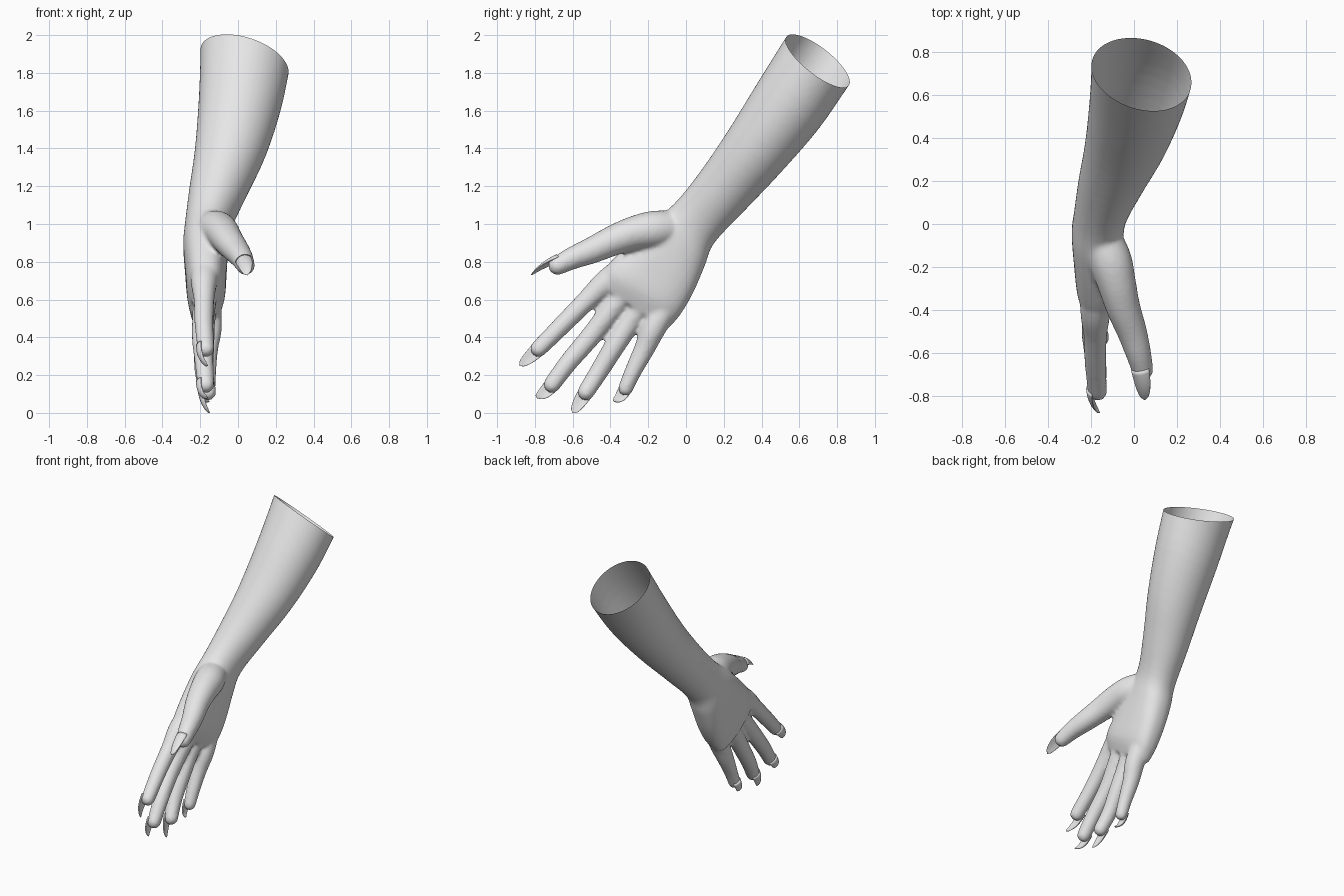
import bpy, bmesh, math
from mathutils import Vector

cube = bpy.data.objects.get("Cube")
if cube:
    bpy.data.objects.remove(cube, do_unlink=True)


def make_material(name, rgb):
    mat = bpy.data.materials.new(name)
    mat.use_nodes = True
    mat.diffuse_color = (*rgb, 1)
    mat.node_tree.nodes["Principled BSDF"].inputs["Base Color"].default_value = (*rgb, 1)
    return mat


grey = make_material("plain grey", (0.8, 0.8, 0.8))


def spline(keys, steps):
    """Catmull-Rom interpolation of rows of numbers."""
    out = []
    for i in range(len(keys) - 1):
        p0, p1 = keys[max(i - 1, 0)], keys[i]
        p2, p3 = keys[i + 1], keys[min(i + 2, len(keys) - 1)]
        for s in range(steps):
            t = s / steps
            out.append([0.5 * (2 * b + (c - a) * t + (2 * a - 5 * b + 4 * c - d) * t * t
                               + (3 * b - a - 3 * c + d) * t ** 3)
                        for a, b, c, d in zip(p0, p1, p2, p3)])
    out.append(list(keys[-1]))
    return out


def ring(centre, u, v, power=1.0, sides=28):
    """Closed superellipse around centre with half axes u and v."""
    def bend(a):
        return math.copysign(abs(a) ** power, a)
    angles = [2 * math.pi * i / sides for i in range(sides)]
    return [centre + u * bend(math.cos(a)) + v * bend(math.sin(a)) for a in angles]


def loft(bm, rings):
    """Closed solid through a list of rings."""
    rows = [[bm.verts.new(p) for p in r] for r in rings]
    n = len(rows[0])
    for a, b in zip(rows, rows[1:]):
        for i in range(n):
            bm.faces.new((a[i], a[(i + 1) % n], b[(i + 1) % n], b[i]))
    bm.faces.new(rows[0][::-1])
    bm.faces.new(rows[-1])


def add_object(name, bm):
    bmesh.ops.recalc_face_normals(bm, faces=bm.faces[:])
    mesh = bpy.data.meshes.new(name)
    bm.to_mesh(mesh)
    bm.free()
    mesh.materials.append(grey)
    mesh.shade_smooth()
    obj = bpy.data.objects.new(name, mesh)
    bpy.context.collection.objects.link(obj)
    return obj


# Forearm and palm sections: upper y, z, lower y, z, x min, x max, squareness
arm = [
    (0.63, 2.15, 0.96, 1.87, -0.20, 0.32, 1.0),
    (0.53, 1.99, 0.86, 1.73, -0.20, 0.28, 1.0),
    (0.38, 1.75, 0.70, 1.50, -0.21, 0.23, 1.0),
    (0.22, 1.49, 0.50, 1.27, -0.23, 0.15, 1.0),
    (0.07, 1.27, 0.31, 1.07, -0.26, 0.05, 1.0),
    (-0.06, 1.11, 0.15, 0.90, -0.28, -0.03, 0.95),
    (-0.19, 1.00, 0.10, 0.78, -0.29, -0.05, 0.85),
    (-0.34, 0.86, 0.04, 0.64, -0.28, -0.06, 0.75),
    (-0.43, 0.76, -0.03, 0.52, -0.27, -0.07, 0.75),
    (-0.45, 0.67, -0.10, 0.44, -0.25, -0.11, 0.75),
]

# Digits: path rows of x, y, z, radius; then claw tip and nail facing
digits = {
    "thumb": ([(-0.15, -0.06, 0.98, 0.09), (-0.11, -0.17, 0.97, 0.10),
               (-0.08, -0.28, 0.95, 0.09), (-0.05, -0.39, 0.91, 0.08),
               (-0.01, -0.50, 0.86, 0.07), (0.02, -0.60, 0.82, 0.06),
               (0.04, -0.68, 0.78, 0.05)], (0.05, -0.82, 0.73), (-0.3, -0.45, 0.85)),
    "index_finger": ([(-0.17, -0.30, 0.77, 0.08), (-0.18, -0.42, 0.69, 0.07),
                      (-0.18, -0.52, 0.60, 0.055), (-0.18, -0.65, 0.47, 0.05),
                      (-0.17, -0.78, 0.34, 0.045)], (-0.16, -0.88, 0.25), (-1, 0, 0)),
    "middle_finger": ([(-0.17, -0.28, 0.68, 0.07), (-0.18, -0.39, 0.55, 0.06),
                       (-0.19, -0.50, 0.41, 0.055), (-0.18, -0.62, 0.27, 0.05),
                       (-0.17, -0.71, 0.15, 0.045)], (-0.16, -0.79, 0.08), (-1, 0, 0)),
    "ring_finger": ([(-0.17, -0.20, 0.62, 0.07), (-0.18, -0.29, 0.49, 0.06),
                     (-0.18, -0.38, 0.35, 0.055), (-0.18, -0.46, 0.22, 0.05),
                     (-0.16, -0.53, 0.11, 0.045)], (-0.15, -0.60, 0.0), (-1, 0, 0)),
    "little_finger": ([(-0.16, -0.10, 0.58, 0.07), (-0.15, -0.17, 0.45, 0.065),
                       (-0.16, -0.22, 0.34, 0.055), (-0.16, -0.28, 0.22, 0.045),
                       (-0.16, -0.32, 0.13, 0.04)], (-0.15, -0.38, 0.06), (-1, 0, 0)),
}

# Forearm and palm solid
bm = bmesh.new()
rings = []
for y0, z0, y1, z1, x0, x1, power in spline(arm, 4):
    centre = Vector(((x0 + x1) / 2, (y0 + y1) / 2, (z0 + z1) / 2))
    rings.append(ring(centre, Vector(((x1 - x0) / 2, 0, 0)),
                      Vector((0, (y1 - y0) / 2, (z1 - z0) / 2)), power, 40))
loft(bm, rings)

# Digit solids with rounded tips
for path, tip, facing in digits.values():
    rows = spline(path, 4)
    pts = [Vector(r[:3]) for r in rows]
    rings = []
    for i, row in enumerate(rows):
        d = (pts[min(i + 1, len(pts) - 1)] - pts[max(i - 1, 0)]).normalized()
        u = d.cross(Vector((1, 0, 0))).normalized()
        rings.append(ring(pts[i], u * row[3], d.cross(u) * row[3]))
    loft(bm, rings)
    ball = bmesh.ops.create_uvsphere(bm, u_segments=20, v_segments=12, radius=rows[-1][3])
    bmesh.ops.translate(bm, verts=ball["verts"], vec=pts[-1])

# Fuse the solids into one soft skin
hand = add_object("hand_and_forearm", bm)
remesh = hand.modifiers.new("Fuse", "REMESH")
remesh.mode = "VOXEL"
remesh.voxel_size = 0.012
soften = hand.modifiers.new("Soften", "SMOOTH")
soften.factor = 0.5
soften.iterations = 6
bpy.context.view_layer.update()
fused = bpy.data.meshes.new_from_object(
    hand.evaluated_get(bpy.context.evaluated_depsgraph_get()))
hand.modifiers.clear()

# Slice the forearm open at the tilted top edge
bm = bmesh.new()
bm.from_mesh(fused)
bmesh.ops.bisect_plane(bm, geom=bm.verts[:] + bm.edges[:] + bm.faces[:],
                       plane_co=(0.04, 0.70, 1.86), plane_no=(0.3, 0.61, 0.79),
                       clear_outer=True)
bm.to_mesh(hand.data)
bm.free()
bpy.data.meshes.remove(fused)
hand.data.shade_smooth()

# Pointed curved nails
for name, (path, tip, facing) in digits.items():
    p, r = Vector(path[-1][:3]), path[-1][3]
    d = (p - Vector(path[-2][:3])).normalized()
    n = Vector(facing)
    n = (n - d * n.dot(d)).normalized()
    s = d.cross(n)
    a, b, c = p - d * 0.02 + n * r * 0.85, p + d * 0.08 + n * r * 1.0, Vector(tip)
    bm = bmesh.new()
    rings = []
    for i in range(11):
        t = i / 10
        centre = a * (1 - t) ** 2 + b * 2 * t * (1 - t) + c * t * t
        tangent = ((b - a) * (1 - t) + (c - b) * t).normalized()
        up = s.cross(tangent).normalized()
        if up.dot(n) < 0:
            up = -up
        half = r * (0.85 * math.sqrt(max(1 - t ** 1.6, 0)) + 0.04)
        points = ring(centre, s * half, up * (0.012 * (1 - t) + 0.002), 1.0, 20)
        # arch the nail across its width
        rings.append([q - up * (0.35 / r) * (q - centre).dot(s) ** 2 for q in points])
    loft(bm, rings)
    add_object(name + "_nail", bm)
